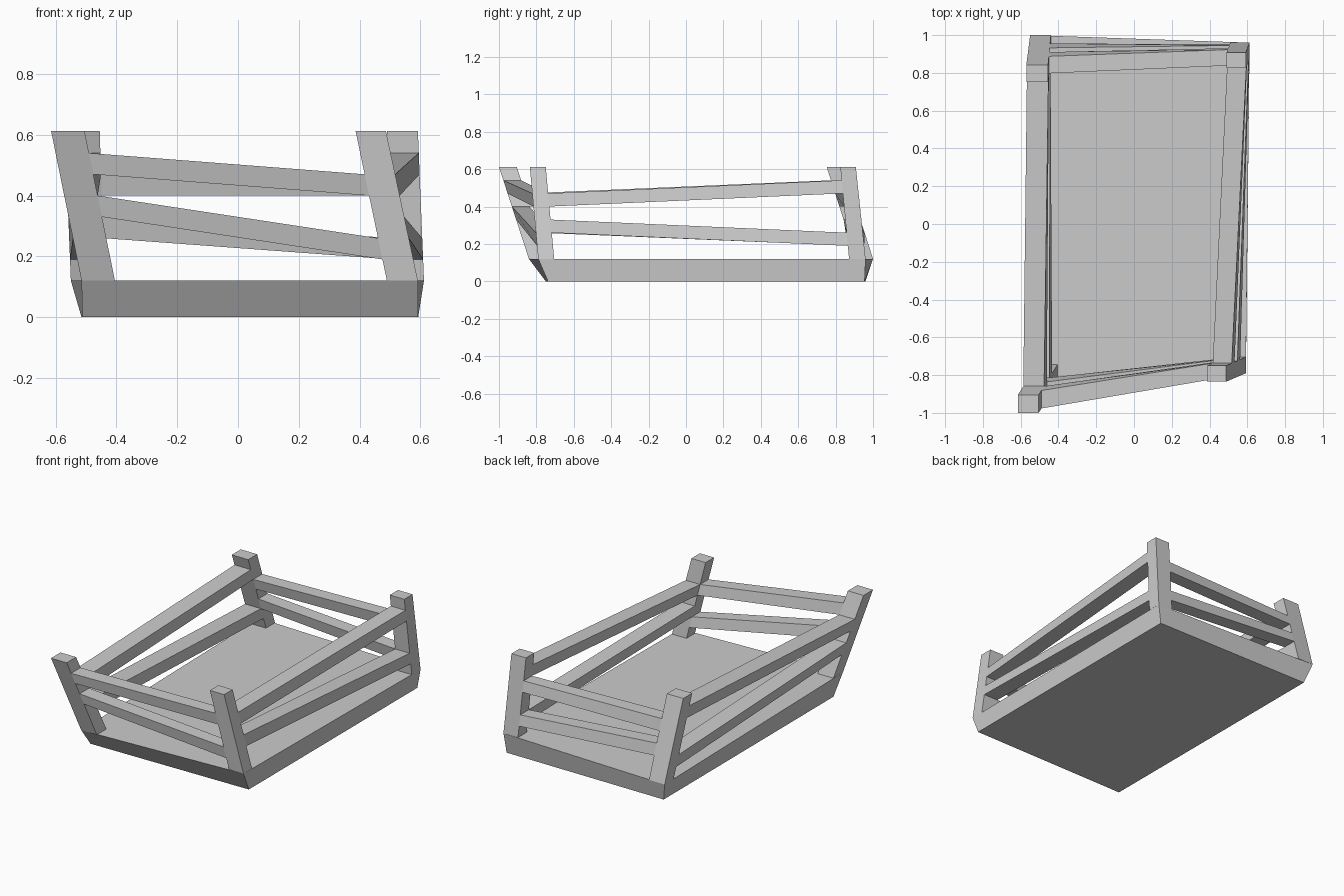
import bpy
from mathutils import Vector

if "Cube" in bpy.data.objects:
    bpy.data.objects.remove(bpy.data.objects["Cube"])

BASE, TOP = 0.12, 0.612


def block(name, low, high):
    """Six-sided solid from two matching four-point rings."""
    n = len(low)
    faces = [tuple(reversed(range(n))), tuple(range(n, 2 * n))]
    faces += [(i, (i + 1) % n, n + (i + 1) % n, n + i) for i in range(n)]
    mesh = bpy.data.meshes.new(name)
    mesh.from_pydata([tuple(p) for p in low + high], [], faces)
    mesh.update()
    obj = bpy.data.objects.new(name, mesh)
    bpy.context.collection.objects.link(obj)
    return obj


def rect(x0, x1, y0, y1, z):
    # Corner order: front left, front right, back right, back left
    return [Vector((x0, y0, z)), Vector((x1, y0, z)),
            Vector((x1, y1, z)), Vector((x0, y1, z))]


# Leaning posts: rectangle at floor level and at the top
posts = {
    "front_left": (rect(-0.515, -0.405, -0.84, -0.745, BASE),
                   rect(-0.615, -0.505, -1.0, -0.905, TOP)),
    "front_right": (rect(0.49, 0.592, -0.79, -0.705, BASE),
                    rect(0.387, 0.487, -0.835, -0.75, TOP)),
    "back_right": (rect(0.51, 0.612, 0.872, 0.96, BASE),
                   rect(0.49, 0.592, 0.825, 0.908, TOP)),
    "back_left": (rect(-0.55, -0.44, 0.91, 1.0, BASE),
                  rect(-0.57, -0.455, 0.752, 0.842, TOP)),
}
for name, (low, high) in posts.items():
    block(name + "_post", low, high)

# Floor slab, flaring from the ground up to the outer feet of the posts
ground = [Vector((-0.512, -0.75, 0)), Vector((0.593, -0.738, 0)),
          Vector((0.593, 0.955, 0)), Vector((-0.515, 0.96, 0))]
block("floor_slab", ground, [posts[k][0][i] for i, k in enumerate(posts)])


def post_point(post, corner, z):
    low, high = posts[post]
    return low[corner].lerp(high[corner], (z - BASE) / (TOP - BASE))


def rail(name, a, a_edges, za, b, b_edges, zb, h=0.07):
    """Rail between two posts, flush with their outer and inner faces."""
    def end(post, edges, z):
        o, i = edges
        return [post_point(post, o, z), post_point(post, i, z),
                post_point(post, i, z + h), post_point(post, o, z + h)]
    block(name, end(a, a_edges, za), end(b, b_edges, zb))


# Two rails per side: underside heights at the first and second post
sides = [
    ("front", "front_left", (1, 2), "front_right", (0, 3),
     [(0.47, 0.40), (0.33, 0.19)]),
    ("right", "front_right", (2, 3), "back_right", (1, 0),
     [(0.40, 0.47), (0.26, 0.19)]),
    ("back", "back_right", (3, 0), "back_left", (2, 1),
     [(0.40, 0.40), (0.19, 0.26)]),
    ("left", "back_left", (0, 1), "front_left", (3, 2),
     [(0.47, 0.40), (0.19, 0.26)]),
]
for side, a, ea, b, eb, heights in sides:
    for level, (za, zb) in zip(("upper", "lower"), heights):
        rail(f"{side}_{level}_rail", a, ea, za, b, eb, zb)
